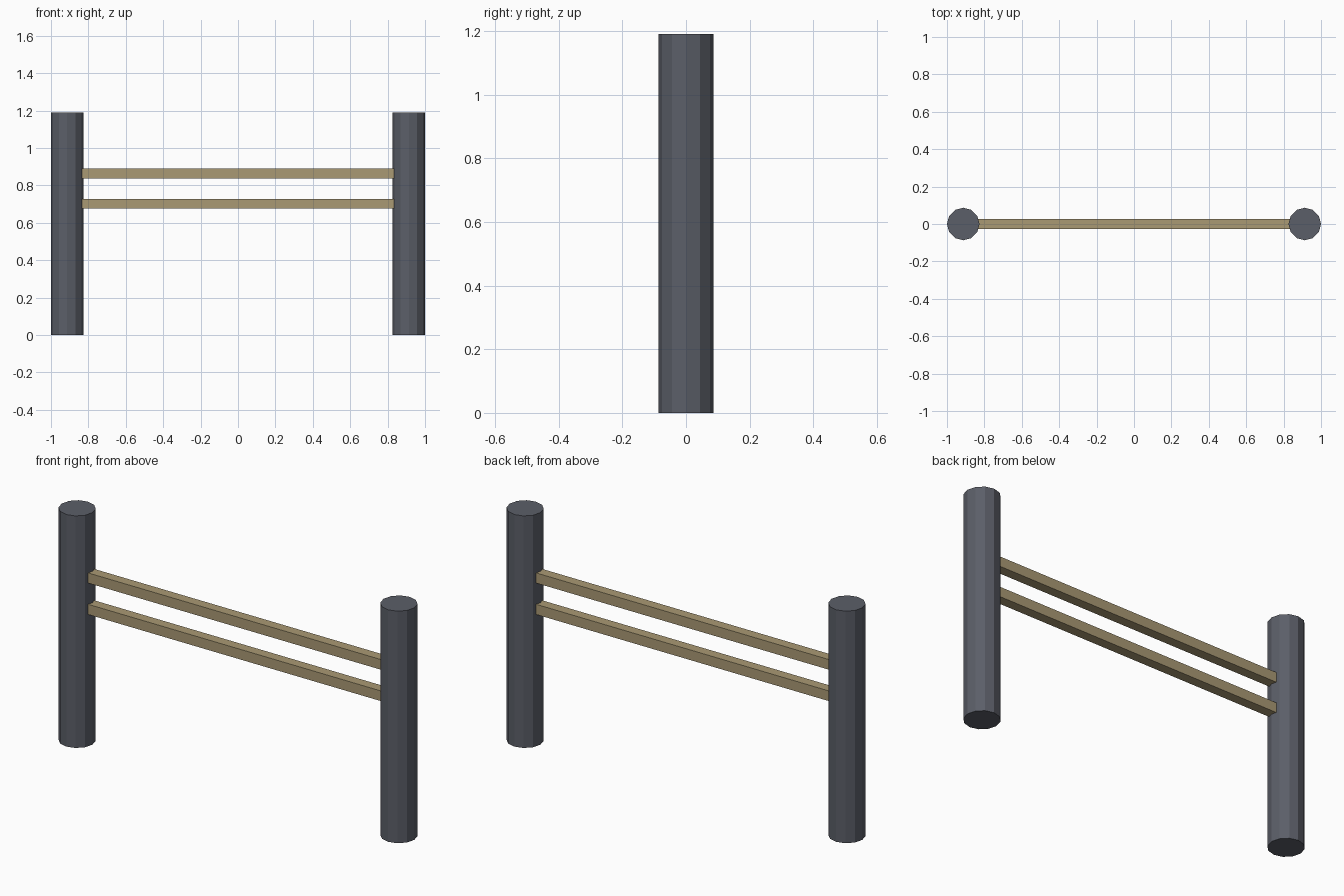
import bpy

if "Cube" in bpy.data.objects:
    bpy.data.objects.remove(bpy.data.objects["Cube"])

def material(name, rgb):
    m = bpy.data.materials.new(name)
    m.diffuse_color = (*rgb, 1.0)
    m.use_nodes = True
    m.node_tree.nodes["Principled BSDF"].inputs["Base Color"].default_value = m.diffuse_color
    return m

slate = material("slate grey", (0.105, 0.113, 0.138))
wood = material("tan wood", (0.40, 0.32, 0.175))

RADIUS, HEIGHT, POST_X = 0.087, 1.19, 0.913
RAIL = 0.052

# Two twelve-sided posts
for side, s in (("left", -1), ("right", 1)):
    bpy.ops.mesh.primitive_cylinder_add(vertices=12, radius=RADIUS, depth=HEIGHT,
                                        location=(s * POST_X, 0, HEIGHT / 2))
    post = bpy.context.object
    post.name = side + "_post"
    post.data.materials.append(slate)

# Two square rails, their ends just inside the posts
for level, z in (("lower", 0.702), ("upper", 0.863)):
    bpy.ops.mesh.primitive_cube_add(size=1, location=(0, 0, z))
    rail = bpy.context.object
    rail.name = level + "_rail"
    rail.scale = (2 * 0.835, RAIL, RAIL)
    bpy.ops.object.transform_apply(location=False, rotation=False, scale=True)
    rail.data.materials.append(wood)
